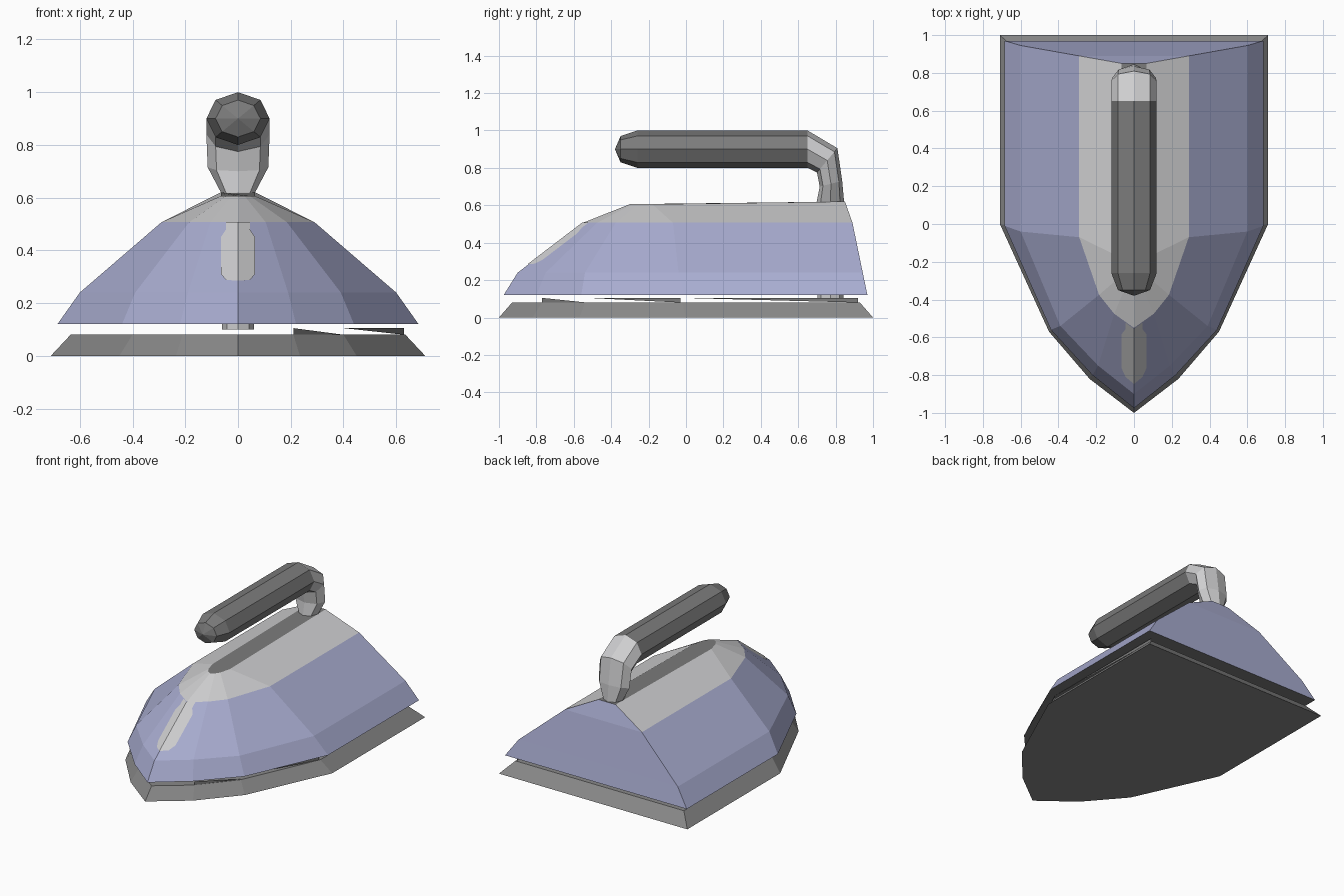
import bpy, bmesh, math
from mathutils import Vector

if "Cube" in bpy.data.objects:
    bpy.data.objects.remove(bpy.data.objects["Cube"])


def material(name, rgb):
    m = bpy.data.materials.new(name)
    m.diffuse_color = (*rgb, 1)
    m.use_nodes = True
    m.node_tree.nodes["Principled BSDF"].inputs["Base Color"].default_value = m.diffuse_color
    return m


BLUE = material("lavender_blue", (0.40, 0.42, 0.64))
LIGHT = material("light_grey", (0.62, 0.62, 0.63))
DARK = material("dark_grey", (0.20, 0.20, 0.20))
METAL = material("plate_grey", (0.25, 0.25, 0.25))


def loft(name, rings, mats, rule, tip=None):
    """Skin closed rings of equal length; rule(ring, side) picks the material."""
    bm = bmesh.new()
    vs = [[bm.verts.new(p) for p in r] for r in rings]
    n = len(vs[0])
    for i in range(len(vs) - 1):
        for j in range(n):
            k = (j + 1) % n
            f = bm.faces.new((vs[i][j], vs[i][k], vs[i + 1][k], vs[i + 1][j]))
            f.material_index = rule(i, j)
    # caps: ring index -1 is the start, len-1 the end
    if tip:
        t = bm.verts.new(tip)
        for j in range(n):
            f = bm.faces.new((t, vs[0][(j + 1) % n], vs[0][j]))
            f.material_index = rule(-1, j)
    else:
        bm.faces.new(vs[0][::-1]).material_index = rule(-1, 0)
    bm.faces.new(vs[-1]).material_index = rule(len(vs) - 1, 0)
    bmesh.ops.recalc_face_normals(bm, faces=bm.faces)
    return finish(name, bm, mats)


def finish(name, bm, mats):
    me = bpy.data.meshes.new(name)
    bm.to_mesh(me)
    bm.free()
    for m in mats:
        me.materials.append(m)
    ob = bpy.data.objects.new(name, me)
    bpy.context.collection.objects.link(ob)
    return ob


def outline(half, z, z_back=None):
    """Mirror a right-hand outline (rear to nose) into a full ring."""
    full = half + [(-x, y) for x, y in half[-2::-1]]
    zb = z if z_back is None else z_back
    return [(x, y, zb if y > 0.5 else z) for x, y in full]


# Soleplate with bevelled rim
loft("soleplate", [
    outline([(.71, 1), (.71, 0), (.45, -.57), (.235, -.82), (0, -1)], 0),
    outline([(.635, .93), (.635, -.02), (.40, -.54), (.21, -.77), (0, -.93)], .08),
], [METAL], lambda i, j: 0)

# Body shell: blue sides and back, light shoulder, dark top strip
REAR = 8


def body_rule(i, j):
    if i == -1 or i == 3:
        return 2
    return 1 if i == 2 and j != REAR else 0


loft("body", [
    outline([(.685, .97), (.685, -.01), (.44, -.56), (.22, -.80), (0, -.975)], .12),
    outline([(.60, .945), (.60, -.04), (.39, -.54), (.19, -.75), (0, -.90)], .24),
    outline([(.29, .89), (.29, -.07), (.185, -.375), (.105, -.475), (0, -.55)], .507),
    outline([(.065, .85), (.065, -.18), (.045, -.255), (.025, -.285), (0, -.30)], .606, .62),
], [BLUE, LIGHT, DARK], body_rule)

# Nose window: thin rounded plates lying on both nose faces
bm = bmesh.new()
half_shape = [(0, .285), (.045, .288), (.065, .31), (.065, .45), (.045, .48), (.045, .507), (0, .507)]
for s in (1, -1):
    pts = [bm.verts.new((s * x, -.906 + (z - .24) * 1.311 + x * .75, z)) for x, z in half_shape]
    f = bm.faces.new(pts)
    f.normal_update()
    if f.normal.y > 0:
        f.normal_flip()
finish("nose_window", bm, [LIGHT])

# Small gasket pieces in the gap on the right side
bm = bmesh.new()
A, B, C, D = (.63, .92), (.63, -.03), (.40, -.53), (.21, -.77)
for p, q, r, zr in ((A, B, A, .08), (B, C, B, .08), (D, C, D, .105)):
    zp, zq = (.105, .105) if zr == .08 else (.08, .08)
    f = bm.faces.new([bm.verts.new((*p, zp)), bm.verts.new((*q, zq)), bm.verts.new((*r, zr))])
    f.normal_update()
    if f.normal.x < 0:
        f.normal_flip()
finish("gasket", bm, [DARK])


# Handle: eight-sided grip bending down into the light stem
def section(y, z, rx, r, angle):
    """Octagon; angle is the tilt of its outer direction from up to back."""
    out = Vector((0, math.sin(angle), math.cos(angle)))
    ring = []
    for k in range(8):
        a = k * math.pi / 4
        ring.append(Vector((rx * math.sin(a), y, z)) + out * (r * math.cos(a)))
    return ring


path = [
    (-.35, .90, .085, .07, 0),
    (-.26, .90, .12, .10, 0),
    (.65, .90, .12, .10, 0),
    (.755, .84, .12, .085, math.radians(40)),
    (.775, .715, .115, .062, math.radians(76)),
    (.772, .62, .065, .073, math.pi / 2),
    (.772, .10, .06, .07, math.pi / 2),
]
loft("handle", [section(*p) for p in path], [DARK, LIGHT],
     lambda i, j: 0 if i < 2 else 1, tip=(0, -.38, .90))
